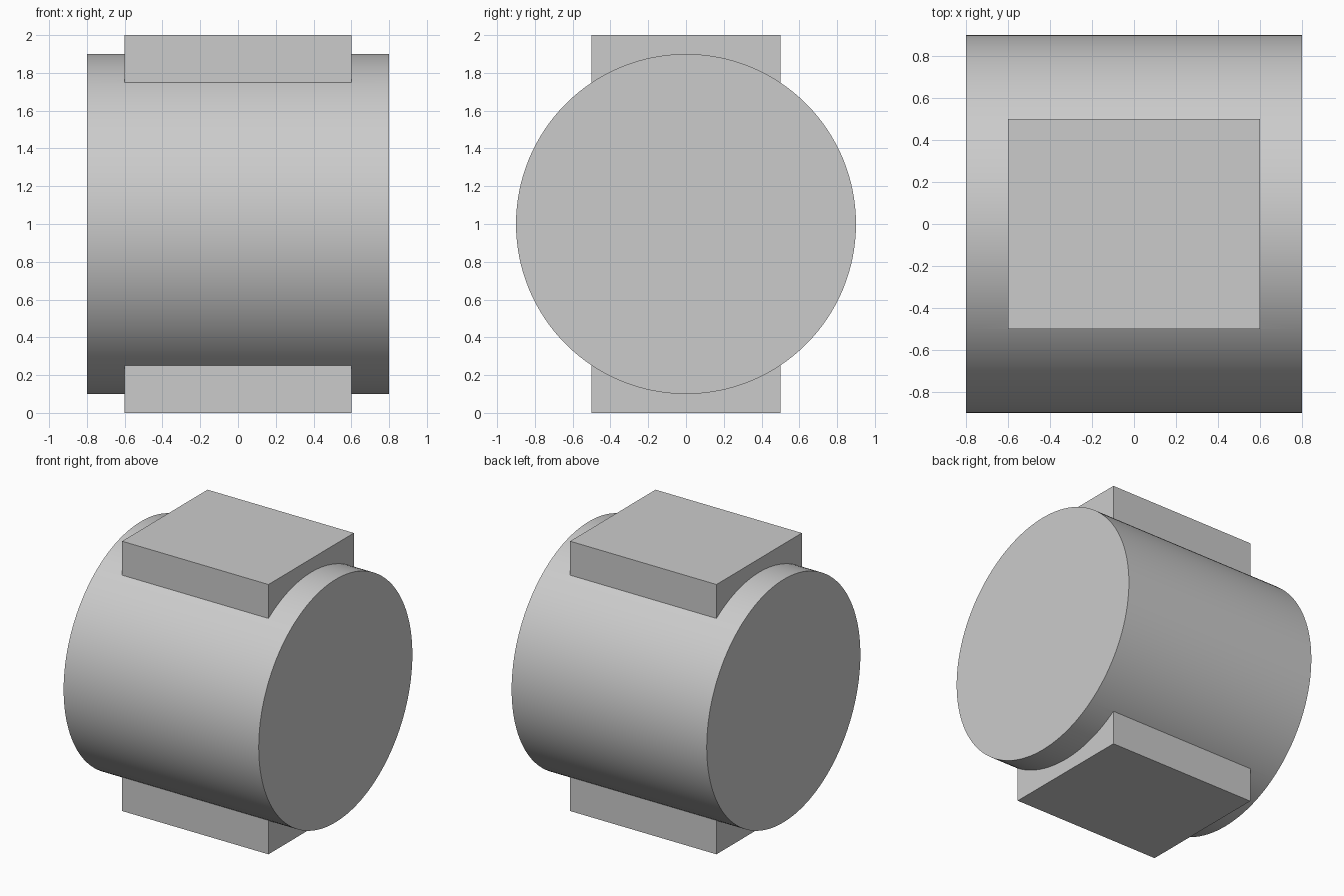
import bpy
from math import pi, radians

cube = bpy.data.objects.get("Cube")
if cube:
    bpy.data.objects.remove(cube, do_unlink=True)

# Single flat grey
GREY = (0.6, 0.6, 0.6, 1)
grey = bpy.data.materials.new("light_grey")
grey.use_nodes = True
grey.diffuse_color = GREY
grey.node_tree.nodes["Principled BSDF"].inputs["Base Color"].default_value = GREY

# Drum lying along x
bpy.ops.mesh.primitive_cylinder_add(
    vertices=128, radius=0.9, depth=1.6, location=(0, 0, 1), rotation=(0, pi / 2, 0))
drum = bpy.context.object
drum.name = "drum_with_pads"
bpy.ops.object.transform_apply(location=False, rotation=True, scale=True)
drum.data.materials.append(grey)

# One tall block through the drum forms the top and bottom pads
bpy.ops.mesh.primitive_cube_add(size=1, location=(0, 0, 1))
block = bpy.context.object
block.name = "pad_block"
block.scale = (1.2, 1.0, 2.0)
bpy.ops.object.transform_apply(location=False, rotation=False, scale=True)
block.data.materials.append(grey)

# Fuse the block and drum into one solid
bpy.ops.object.select_all(action="DESELECT")
drum.select_set(True)
bpy.context.view_layer.objects.active = drum
union = drum.modifiers.new("fuse_pads", "BOOLEAN")
union.operation = "UNION"
union.solver = "EXACT"
union.object = block
bpy.ops.object.modifier_apply(modifier=union.name)
bpy.data.objects.remove(block, do_unlink=True)

bpy.ops.object.shade_smooth_by_angle(angle=radians(30))
